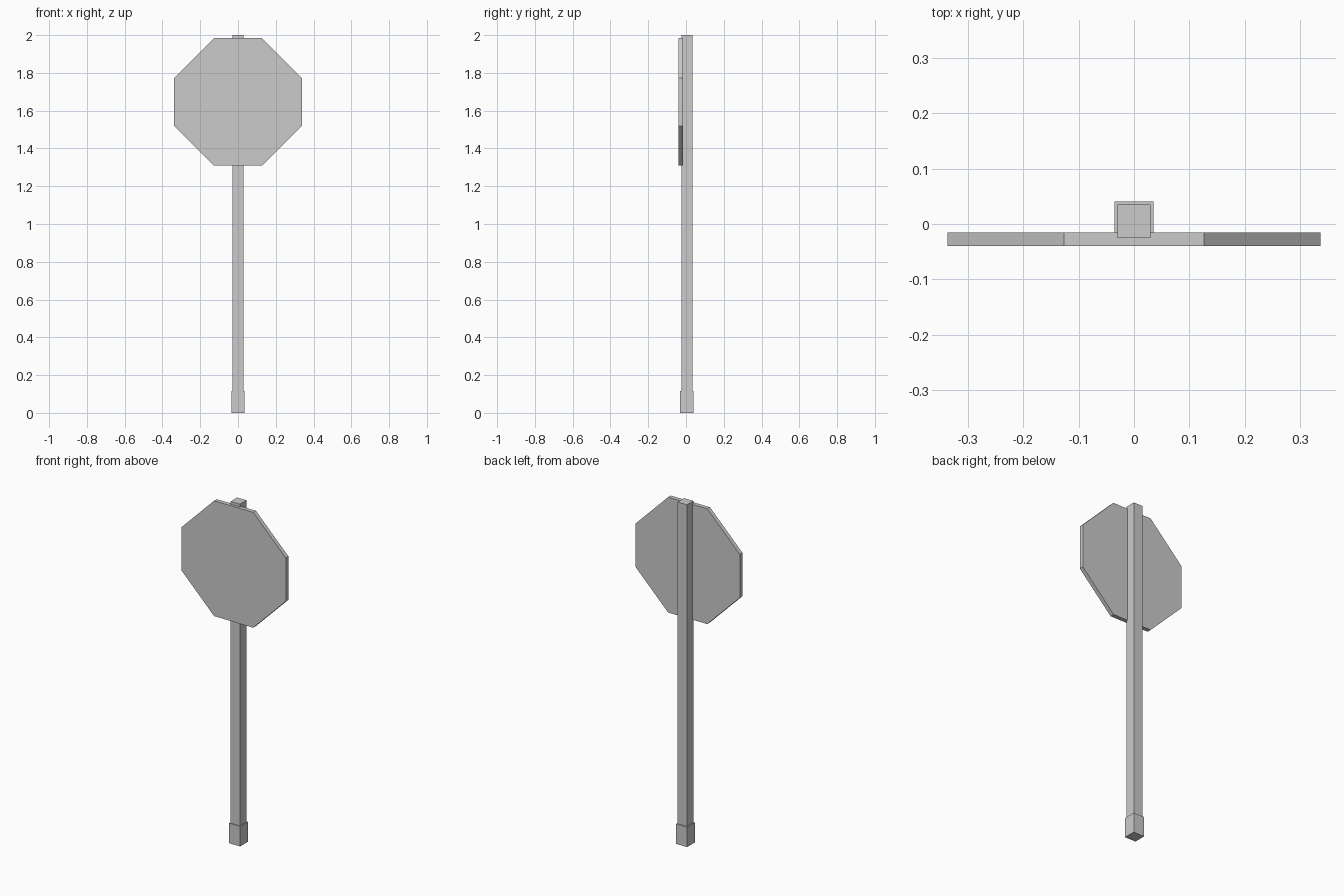
import bpy
import bmesh

if "Cube" in bpy.data.objects:
    bpy.data.objects.remove(bpy.data.objects["Cube"])


def make_object(name, bm):
    bmesh.ops.recalc_face_normals(bm, faces=bm.faces)
    mesh = bpy.data.meshes.new(name)
    bm.to_mesh(mesh)
    bm.free()
    obj = bpy.data.objects.new(name, mesh)
    bpy.context.collection.objects.link(obj)
    return obj


def square_post(name, half, y, z0, z1):
    bm = bmesh.new()
    bmesh.ops.create_cube(bm, size=1)
    for v in bm.verts:
        v.co.x *= 2 * half
        v.co.y = v.co.y * 2 * half + y
        v.co.z = z0 if v.co.z < 0 else z1
    return make_object(name, bm)


def octagon_plate(name, half, corner, z, y_front, y_back):
    # Eight-sided outline: a square with equal corner cuts
    outline = [(corner, half), (half, corner), (half, -corner), (corner, -half),
               (-corner, -half), (-half, -corner), (-half, corner), (-corner, half)]
    bm = bmesh.new()
    face = bm.faces.new([bm.verts.new((x, y_front, z + h)) for x, h in outline])
    ext = bmesh.ops.extrude_face_region(bm, geom=[face], use_keep_orig=True)
    for v in (g for g in ext["geom"] if isinstance(g, bmesh.types.BMVert)):
        v.co.y = y_back
    return make_object(name, bm)


# Upright post and the wider sleeve at its foot
square_post("post", 0.03, 0.005, 0.0, 2.0)
square_post("base_sleeve", 0.0355, 0.005, 0.0, 0.117)

# Octagonal sign board, let slightly into the front of the post
octagon_plate("sign_board", 0.3375, 0.127, 1.646, -0.04, -0.0155)
